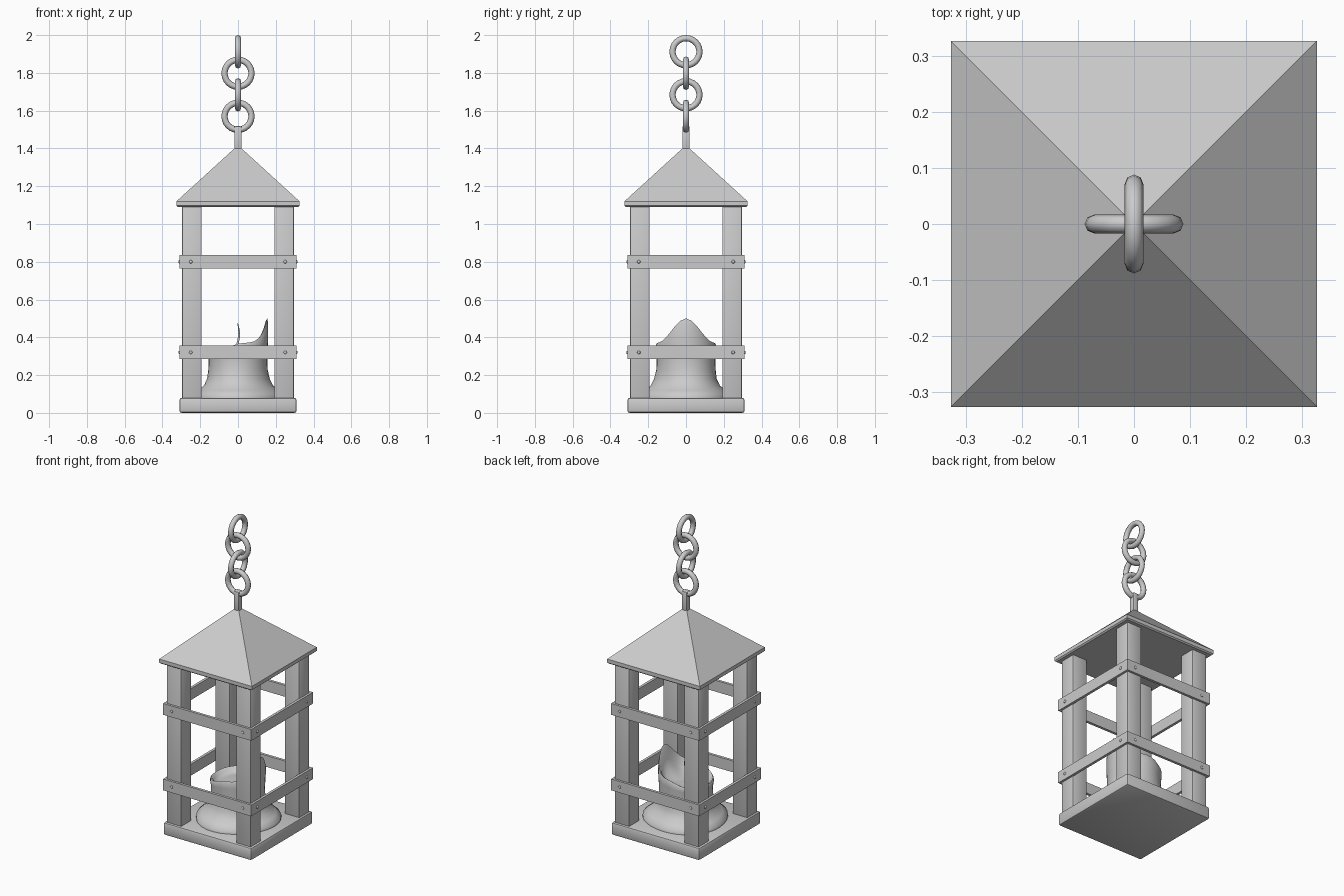
import bpy, bmesh, math
from mathutils import Vector

if "Cube" in bpy.data.objects:
    bpy.data.objects.remove(bpy.data.objects["Cube"])


def finish(bm, name, angle=30):
    bmesh.ops.recalc_face_normals(bm, faces=bm.faces)
    me = bpy.data.meshes.new(name)
    bm.to_mesh(me)
    bm.free()
    ob = bpy.data.objects.new(name, me)
    bpy.context.collection.objects.link(ob)
    bpy.ops.object.select_all(action='DESELECT')
    ob.select_set(True)
    bpy.context.view_layer.objects.active = ob
    bpy.ops.object.shade_smooth_by_angle(angle=math.radians(angle))
    return ob


def box(name, lo, hi, bevel=0.0, segments=2):
    bm = bmesh.new()
    bmesh.ops.create_cube(bm, size=1)
    for v in bm.verts:
        v.co = Vector([(l + h) / 2 + c * (h - l) for l, h, c in zip(lo, hi, v.co)])
    if bevel:
        bmesh.ops.bevel(bm, geom=bm.edges[:], offset=bevel, segments=segments,
                        affect='EDGES', profile=0.5)
    return finish(bm, name)


def lathe(name, n, rows, start=0.0, angle=30):
    """rows: functions angle -> (radius, z); ends are capped."""
    bm = bmesh.new()
    rings = []
    for row in rows:
        ring = []
        for i in range(n):
            a = start + 2 * math.pi * i / n
            r, z = row(a)
            ring.append(bm.verts.new((r * math.cos(a), r * math.sin(a), z)))
        rings.append(ring)
    for p, q in zip(rings, rings[1:]):
        for i in range(n):
            j = (i + 1) % n
            bm.faces.new((p[i], p[j], q[j], q[i]))
    bm.faces.new(rings[0])
    bm.faces.new(rings[-1])
    return finish(bm, name, angle)


def fixed(r, z):
    return lambda a: (r, z)


def chain_link(name, z, along_x, major=0.0715, minor=0.0165, n=24, m=8):
    bm = bmesh.new()
    grid = []
    for i in range(n):
        a = 2 * math.pi * i / n
        ring = []
        for j in range(m):
            b = 2 * math.pi * j / m
            r = major + minor * math.cos(b)
            u, w, t = r * math.cos(a), r * math.sin(a), minor * math.sin(b)
            ring.append(bm.verts.new((u, t, z + w) if along_x else (t, u, z + w)))
        grid.append(ring)
    for i in range(n):
        for j in range(m):
            p, q, k = grid[i], grid[(i + 1) % n], (j + 1) % m
            bm.faces.new((p[j], q[j], q[k], p[k]))
    return finish(bm, name, 60)


# Base slab and corner posts
box("base", (-.31, -.31, 0), (.31, .31, .08), .012)
for sx in (-1, 1):
    for sy in (-1, 1):
        cx, cy = .244 * sx, .244 * sy
        box("post", (cx - .052, cy - .052, .07), (cx + .052, cy + .052, 1.1), .006)

# Metal bands with rivets
for z in (.32, .80):
    for s in (-1, 1):
        y0, y1 = sorted((.293 * s, .31 * s))
        box("front_back_band", (-.295, y0, z - .036), (.295, y1, z + .036))
        box("side_band", (y0, -.31, z - .036), (y1, .31, z + .036))
        for e in (-.25, .25):
            for side in (0, 1):
                bm = bmesh.new()
                bmesh.ops.create_uvsphere(bm, u_segments=10, v_segments=6, radius=.009)
                for v in bm.verts:
                    v.co[1 - side] *= .7
                    v.co += Vector((e, .31 * s, z) if side == 0 else (.31 * s, e, z))
                finish(bm, "rivet", 60)

# Pyramid roof
q = math.sqrt(2)
lathe("roof", 4, [fixed(r * q, z) for r, z in
      ((.318, 1.09), (.326, 1.097), (.326, 1.12), (.008, 1.41))], math.pi / 4)

# Hanger and chain
box("hanger", (-.019, -.019, 1.38), (.019, .019, 1.518), .006)
for i in range(4):
    chain_link("chain_link", 1.57 + i * .114, i % 2 == 0)


# Melted candle: the rim rises to a peak on the +x side
def rim(a):
    a = abs(math.atan2(math.sin(a), math.cos(a)))
    return (.36 + .035 * math.cos(a) + .105 * math.exp(-(a / .55) ** 2)
            + .006 * math.sin(5 * a) * math.sin(a))


def wall(r, f):
    return lambda a: (r, .28 + (rim(a) - .28) * f)


def flare(r, z):
    return lambda a: (r * (1 + .025 * math.sin(3 * a + .6)), z)


rows = [flare(.245, .075), flare(.245, .095), flare(.215, .118), flare(.183, .145),
        flare(.166, .18), fixed(.157, .23), fixed(.156, .28),
        wall(.16, .5), wall(.16, .88), wall(.155, 1), wall(.146, .93),
        wall(.135, .6), wall(.11, .42), fixed(.06, .315), fixed(.01, .31)]
lathe("candle", 32, rows, 0, 60)

# Wick
cu = bpy.data.curves.new("wick", 'CURVE')
cu.dimensions = '3D'
cu.bevel_depth = .006
cu.bevel_resolution = 1
cu.use_fill_caps = True
sp = cu.splines.new('POLY')
pts = [(0, .30, 1), (-.004, .36, 1), (.005, .40, 1), (.006, .43, .9), (-.001, .475, .3)]
sp.points.add(len(pts) - 1)
for p, (x, z, r) in zip(sp.points, pts):
    p.co = (x, 0, z, 1)
    p.radius = r
bpy.context.collection.objects.link(bpy.data.objects.new("wick", cu))
